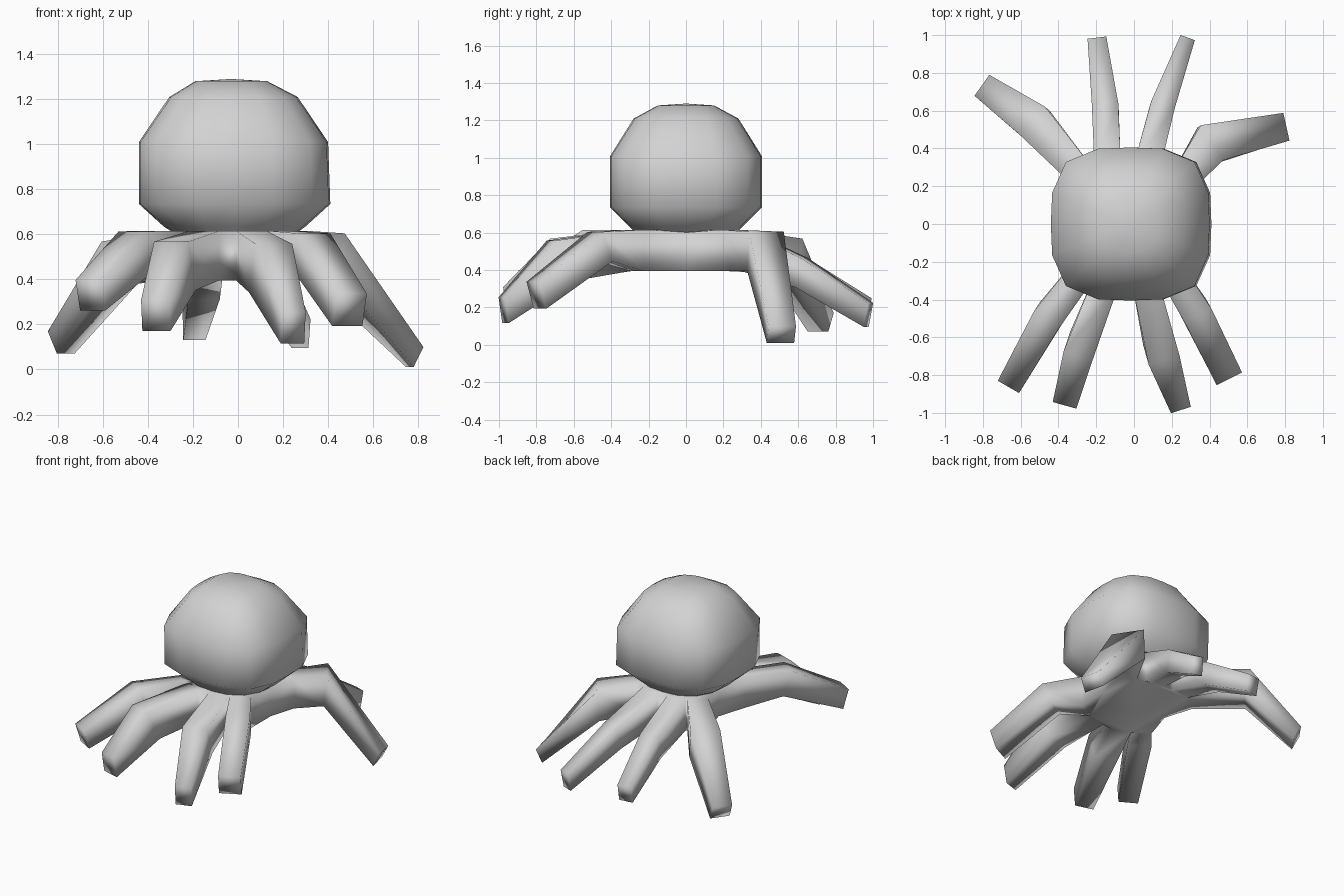
import bpy, bmesh, math
from mathutils import Vector

if "Cube" in bpy.data.objects:
    bpy.data.objects.remove(bpy.data.objects["Cube"])

grey = bpy.data.materials.new("soft grey")
grey.diffuse_color = (0.65, 0.65, 0.65, 1)
grey.use_nodes = True
grey.node_tree.nodes["Principled BSDF"].inputs["Base Color"].default_value = grey.diffuse_color
UP = Vector((0, 0, 1))


def finish(bm, name):
    bmesh.ops.recalc_face_normals(bm, faces=bm.faces)
    mesh = bpy.data.meshes.new(name)
    bm.to_mesh(mesh)
    bm.free()
    mesh.materials.append(grey)
    mesh.shade_smooth()
    obj = bpy.data.objects.new(name, mesh)
    bpy.context.collection.objects.link(obj)


def bridge(bm, a, b):
    for i in range(len(a)):
        j = (i + 1) % len(a)
        bm.faces.new((a[i], a[j], b[j], b[i]))


def rounded_square(bm, z, rx, ry, cx, power, sides=16):
    ring = []
    for i in range(sides):
        a = 2 * math.pi * i / sides
        c, s = math.cos(a), math.sin(a)
        r = (abs(c) ** power + abs(s) ** power) ** (-1 / power)
        ring.append(bm.verts.new((cx + rx * r * c, ry * r * s, z)))
    return ring


# Head: stacked rounded-square rings (height, half width, half depth, centre, squareness)
bm = bmesh.new()
rings = [rounded_square(bm, *p) for p in (
    (0.59, 0.25, 0.26, -0.01, 2.4),
    (0.635, 0.315, 0.305, -0.015, 2.6),
    (0.735, 0.425, 0.405, -0.015, 3.3),
    (1.01, 0.42, 0.405, -0.02, 3.3),
    (1.21, 0.285, 0.28, -0.02, 2.8),
    (1.28, 0.16, 0.15, -0.03, 2.8))]
for a, b in zip(rings, rings[1:]):
    bridge(bm, a, b)
crown = bm.verts.new((-0.03, 0, 1.29))
for i in range(16):
    bm.faces.new((rings[-1][i], rings[-1][(i + 1) % 16], crown))
finish(bm, "head")

# Arms, counter-clockwise: root xy, knee, tip, knee half width and height,
# knee lean, tip half width and height, tip lean
arms = [
    ((0.26, 0.23), (0.405, 0.425, 0.50), (0.785, 0.51, 0.055), 0.11, 0.105, 0.1, 0.075, 0.05, 0.5),
    ((0.07, 0.31), (0.15, 0.62, 0.385), (0.28, 0.975, 0.16), 0.065, 0.08, 0.2, 0.04, 0.065, 0.2),
    ((-0.14, 0.31), (-0.152, 0.62, 0.39), (-0.195, 0.975, 0.19), 0.07, 0.08, 0.2, 0.05, 0.06, 0.2),
    ((-0.27, 0.25), (-0.525, 0.535, 0.475), (-0.785, 0.72, 0.12), 0.10, 0.095, 0.2, 0.068, 0.055, 0.5),
    ((-0.27, -0.25), (-0.445, -0.48, 0.53), (-0.655, -0.845, 0.33), 0.08, 0.09, 0.4, 0.065, 0.07, 0.3),
    ((-0.15, -0.31), (-0.28, -0.65, 0.46), (-0.365, -0.95, 0.24), 0.08, 0.12, 0.5, 0.065, 0.07, 0.15),
    ((0.06, -0.31), (0.145, -0.67, 0.45), (0.245, -0.975, 0.185), 0.085, 0.12, 0.5, 0.055, 0.07, 0.15),
    ((0.20, -0.26), (0.325, -0.46, 0.525), (0.495, -0.80, 0.265), 0.08, 0.085, 0.4, 0.075, 0.075, 0.3),
]


def section(bm, centre, out, width, height, lean):
    # Four corners: bottom right, bottom left, top left, top right
    side = UP.cross(out)
    half = (UP + out * lean).normalized() * height
    return [bm.verts.new(centre + side * s * width + half * t)
            for s, t in ((-1, -1), (1, -1), (1, 1), (-1, 1))]


# Skirt: arms extruded from the side panels of a central hub
bm = bmesh.new()
low, high = [], []
root_panels = set()

for n, (root, knee, tip, kw, kh, klean, tw, th, lean) in enumerate(arms):
    if n in (0, 4):
        # Hub flank between the front and back groups of arms
        x = 0.26 if n == 0 else -0.26
        low.append(bm.verts.new((x, 0, 0.395)))
        high.append(bm.verts.new((x, 0, 0.60)))
    root, knee, tip = Vector((*root, 0.505)), Vector(knee), Vector(tip)
    upper = ((knee - root) * Vector((1, 1, 0))).normalized()
    lower = ((tip - knee) * Vector((1, 1, 0))).normalized()
    a = section(bm, root, upper, 0.07, 0.11, 0)
    b = section(bm, knee, (upper + lower).normalized(), kw, kh, klean)
    c = section(bm, tip, lower, tw, th, lean)
    bridge(bm, a, b)
    bridge(bm, b, c)
    bm.faces.new(c)
    root_panels.add(len(low))
    low += a[:2]
    high += [a[3], a[2]]

# Webs between neighbouring arms, flat underside, and a top collar under the head
for i in range(len(low)):
    j = (i + 1) % len(low)
    if i not in root_panels:
        bm.faces.new((low[i], low[j], high[j], high[i]))
bm.faces.new(low)
collar = [bm.verts.new((v.co.x * 0.75, v.co.y * 0.75, 0.615)) for v in high]
bridge(bm, high, collar)
finish(bm, "arms")
